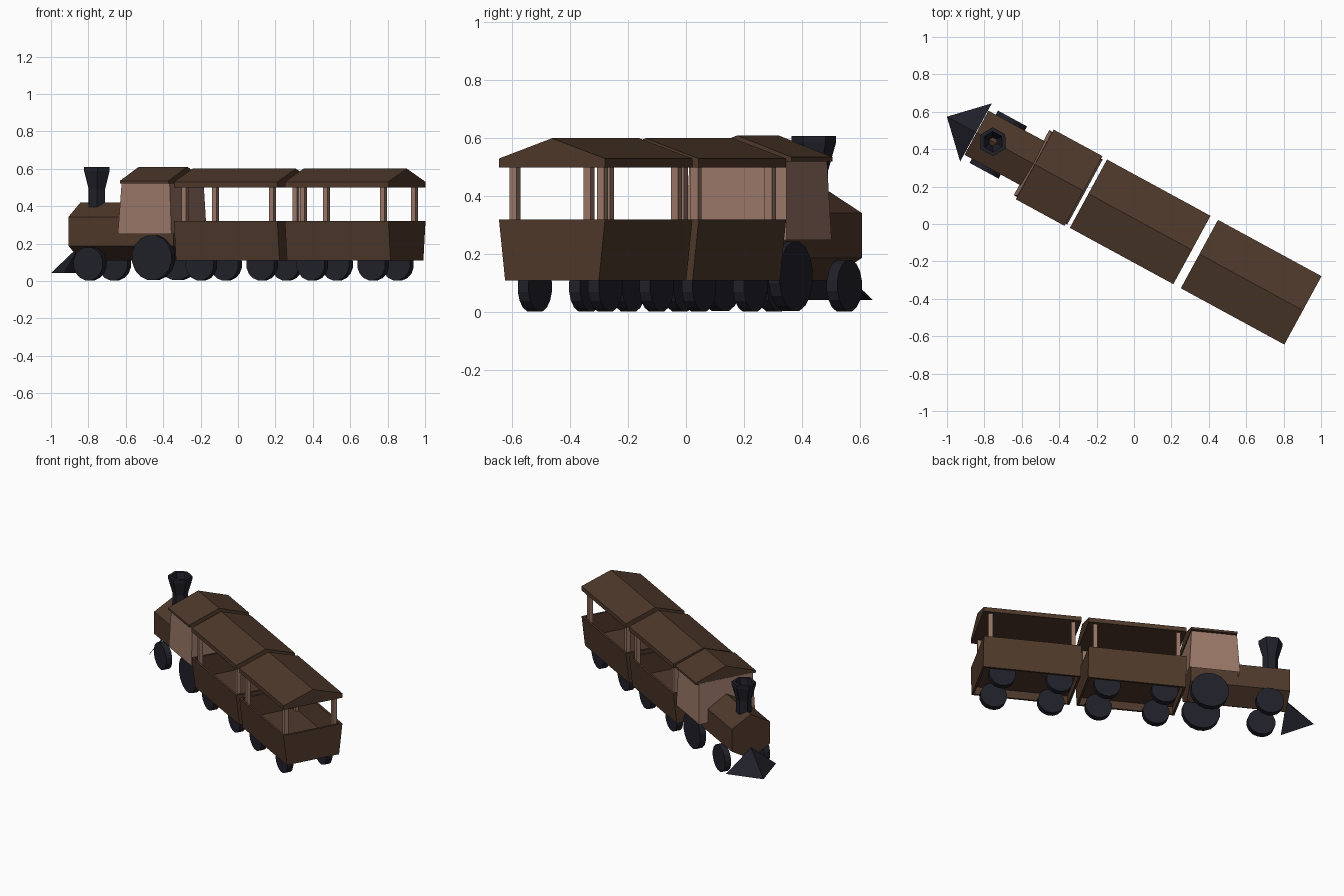
import bpy, bmesh, math
from mathutils import Matrix

if "Cube" in bpy.data.objects:
    bpy.data.objects.remove(bpy.data.objects["Cube"])

# The train is laid out along local x (rear = +x), then turned on the ground.
AXIS = 0.026
PLACE = Matrix.Rotation(math.radians(-28.55), 4, 'Z') @ Matrix.Translation((0, AXIS, 0))


def material(name, rgb):
    m = bpy.data.materials.new(name)
    m.diffuse_color = (*rgb, 1)
    m.use_nodes = True
    m.node_tree.nodes["Principled BSDF"].inputs["Base Color"].default_value = m.diffuse_color
    return m


BROWN = material("dark brown wood", (0.078, 0.041, 0.024))
TAN = material("light brown wood", (0.32, 0.185, 0.135))
IRON = material("dark iron", (0.0145, 0.0145, 0.023))


def finish(name, bm, mat, recalc=True):
    if recalc:
        bmesh.ops.recalc_face_normals(bm, faces=bm.faces)
    bm.transform(PLACE)
    me = bpy.data.meshes.new(name)
    bm.to_mesh(me)
    bm.free()
    me.materials.append(mat)
    ob = bpy.data.objects.new(name, me)
    bpy.context.collection.objects.link(ob)
    return ob


def loft(name, rings, mat, closed=False, first_cap=True):
    """Skin a list of equal-sized rings; cap the ends unless closed in a loop."""
    bm = bmesh.new()
    vs = [[bm.verts.new(p) for p in r] for r in rings]
    n = len(vs[0])
    pairs = list(zip(vs, vs[1:])) + ([(vs[-1], vs[0])] if closed else [])
    for a, b in pairs:
        for i in range(n):
            j = (i + 1) % n
            bm.faces.new((a[i], a[j], b[j], b[i]))
    if not closed:
        if first_cap:
            bm.faces.new(vs[0])
        bm.faces.new(vs[-1])
    return finish(name, bm, mat)


def rect(cx, hl, hw, z, cy=0):
    return [(cx - hl, cy - hw, z), (cx + hl, cy - hw, z),
            (cx + hl, cy + hw, z), (cx - hl, cy + hw, z)]


def hexagon(cx, r, z):
    return [(cx + r * math.cos(k * math.pi / 3), r * math.sin(k * math.pi / 3), z)
            for k in range(6)]


def gable(name, cx, hl, hw, low, eave, ridge):
    prof = [(-hw, low), (hw, low), (hw, eave), (0, ridge), (-hw, eave)]
    loft(name, [[(x, y, z) for y, z in prof] for x in (cx - hl, cx + hl)], BROWN)


def wheel_pair(name, x, r, y, t=0.042, n=16):
    for label, s in (("near", -1), ("far", 1)):
        rings = [[(x + r * math.cos(2 * math.pi * (k + .5) / n), s * yy,
                   r * 1.02 + r * math.sin(2 * math.pi * (k + .5) / n)) for k in range(n)]
                 for yy in (y - t / 2, y + t / 2)]
        loft(f"{name}_{label}", rings, IRON)


# Locomotive: six-sided boiler
loft("boiler", [[(x, 0.155 * math.sin(k * math.pi / 3), 0.265 + 0.155 * math.cos(k * math.pi / 3))
                 for k in range(6)] for x in (-0.973, -0.333)], BROWN)

# Tapered cab, open below, and its roof
loft("cab", [rect(-0.475, 0.163, 0.198, 0.25), rect(-0.473, 0.146, 0.19, 0.525)], TAN,
     first_cap=False)
gable("cab_roof", -0.47, 0.148, 0.212, 0.52, 0.535, 0.61)

# Flared hollow chimney
CH = -0.873
loft("chimney", [hexagon(CH, r, z) for r, z in
                 ((0.05, 0.37), (0.05, 0.49), (0.077, 0.585), (0.077, 0.608),
                  (0.055, 0.608), (0.022, 0.49), (0.022, 0.37))], IRON, closed=True)

# Pointed track guard: two sloping plates
bm = bmesh.new()
a, b, tip, top = [bm.verts.new(p) for p in
                  ((-0.976, -0.177, 0.042), (-0.976, 0.177, 0.042),
                   (-1.153, 0, 0.042), (-0.976, 0, 0.19))]
bm.faces.new((a, top, tip))
bm.faces.new((b, tip, top))
finish("track_guard", bm, IRON, recalc=False)

wheel_pair("engine_front_wheel", -0.84, 0.09, 0.138)
wheel_pair("engine_drive_wheel", -0.453, 0.122, 0.138)

# Two open carriages
for num, cx in ((1, 0.0235), (2, 0.699)):
    hl, w = 0.315, 0.014
    # flared tub walls, open top and bottom
    loft(f"carriage_{num}_walls",
         [rect(cx, hl, 0.184, 0.11), rect(cx, hl, 0.208, 0.32),
          rect(cx, hl - w, 0.208 - w, 0.32), rect(cx, hl - w, 0.184 - w, 0.11)],
         BROWN, closed=True)
    loft(f"carriage_{num}_floor",
         [rect(cx, hl - 0.01, 0.18, 0.168), rect(cx, hl - 0.01, 0.181, 0.178)], BROWN)
    gable(f"carriage_{num}_roof", cx, hl, 0.208, 0.5, 0.53, 0.6)
    # corner posts
    for sx in (-1, 1):
        for sy in (-1, 1):
            px, py = cx + sx * 0.267, sy * 0.172
            loft(f"carriage_{num}_post",
                 [rect(px, 0.014, 0.014, z, py) for z in (0.17, 0.51)], TAN)
        wheel_pair(f"carriage_{num}_wheel", cx + sx * 0.185, 0.086, 0.138)
